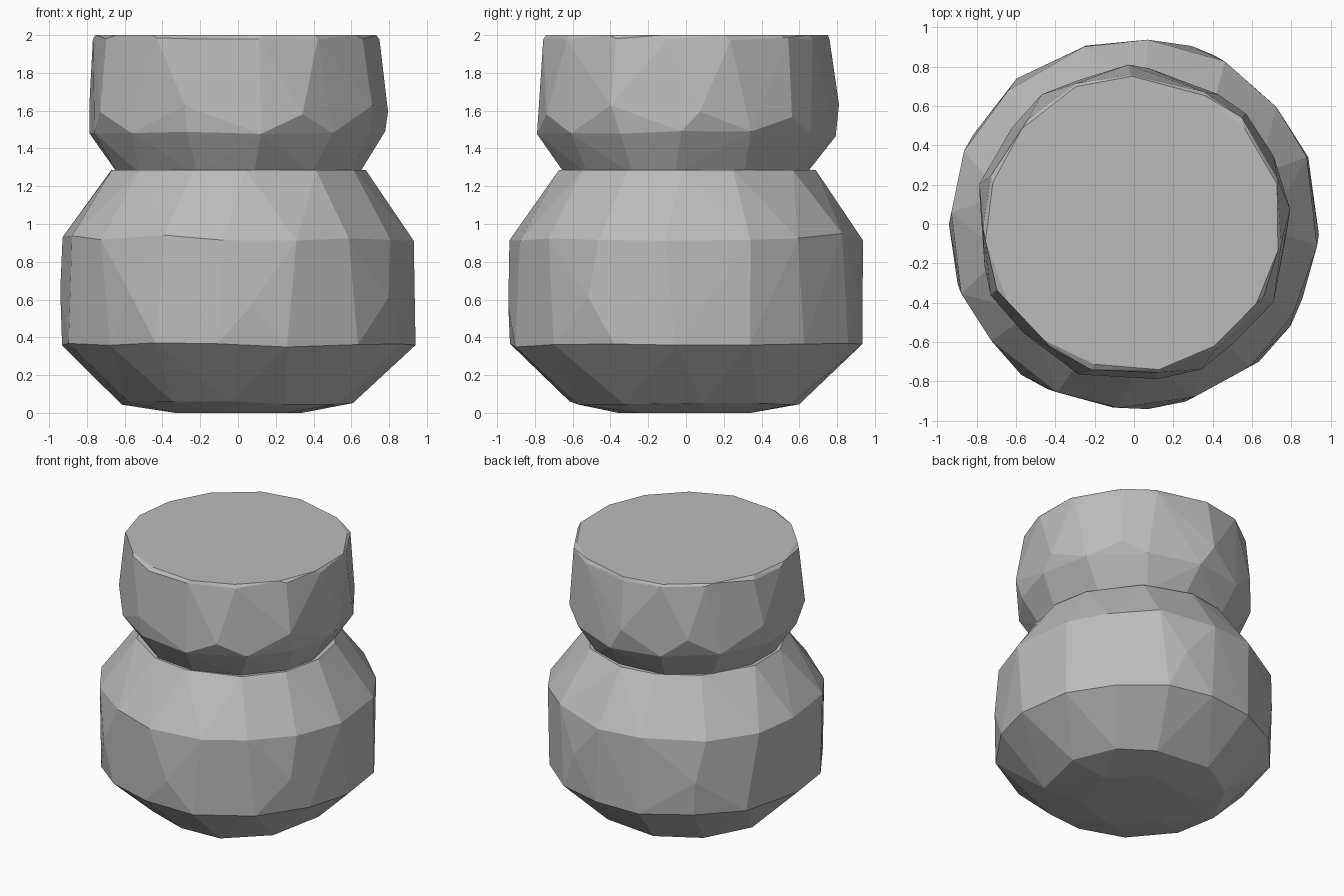
import bpy, bmesh, math, random

cube = bpy.data.objects.get("Cube")
if cube:
    bpy.data.objects.remove(cube)

random.seed(7)

stone = bpy.data.materials.new("stone_grey")
stone.use_nodes = True
grey = (0.5, 0.5, 0.5, 1)
stone.diffuse_color = grey
stone.node_tree.nodes["Principled BSDF"].inputs["Base Color"].default_value = grey


def boulder(name, rings):
    """Faceted rock: convex hull of uneven rings (height, radius, count, phase, height jitter)."""
    bm = bmesh.new()
    for z, r, count, phase, jitter in rings:
        for i in range(count):
            a = math.radians(phase) + math.tau * (i + random.uniform(-0.16, 0.16)) / count
            rr = r + random.uniform(-0.01, 0.01)
            zz = z + random.uniform(-jitter, jitter)
            bm.verts.new((rr * math.cos(a), rr * math.sin(a), zz))
    hull = bmesh.ops.convex_hull(bm, input=bm.verts[:])
    unused = {v for v in hull["geom_interior"] + hull["geom_unused"]
              if isinstance(v, bmesh.types.BMVert)}
    bmesh.ops.delete(bm, geom=list(unused), context='VERTS')
    # Merge the flat caps into single faces
    bmesh.ops.dissolve_limit(bm, angle_limit=math.radians(1),
                             verts=bm.verts[:], edges=bm.edges[:])
    bmesh.ops.recalc_face_normals(bm, faces=bm.faces[:])
    mesh = bpy.data.meshes.new(name)
    bm.to_mesh(mesh)
    bm.free()
    mesh.materials.append(stone)
    obj = bpy.data.objects.new(name, mesh)
    bpy.context.collection.objects.link(obj)
    return obj


# Wide bottom rock
boulder("lower_boulder", [
    (0.0, 0.36, 6, 20, 0),
    (0.05, 0.62, 11, -94, 0.012),
    (0.36, 0.94, 16, -94, 0.012),
    (0.60, 0.95, 7, -80, 0.06),
    (0.93, 0.94, 16, -94, 0.02),
    (1.285, 0.68, 13, -85, 0),
])

# Narrower top rock with a flat crown
boulder("upper_boulder", [
    (1.265, 0.65, 13, -85, 0),
    (1.48, 0.79, 13, -82, 0.02),
    (1.60, 0.805, 9, -70, 0.04),
    (1.98, 0.765, 15, -79, 0.008),
    (2.0, 0.75, 15, -79, 0),
])
